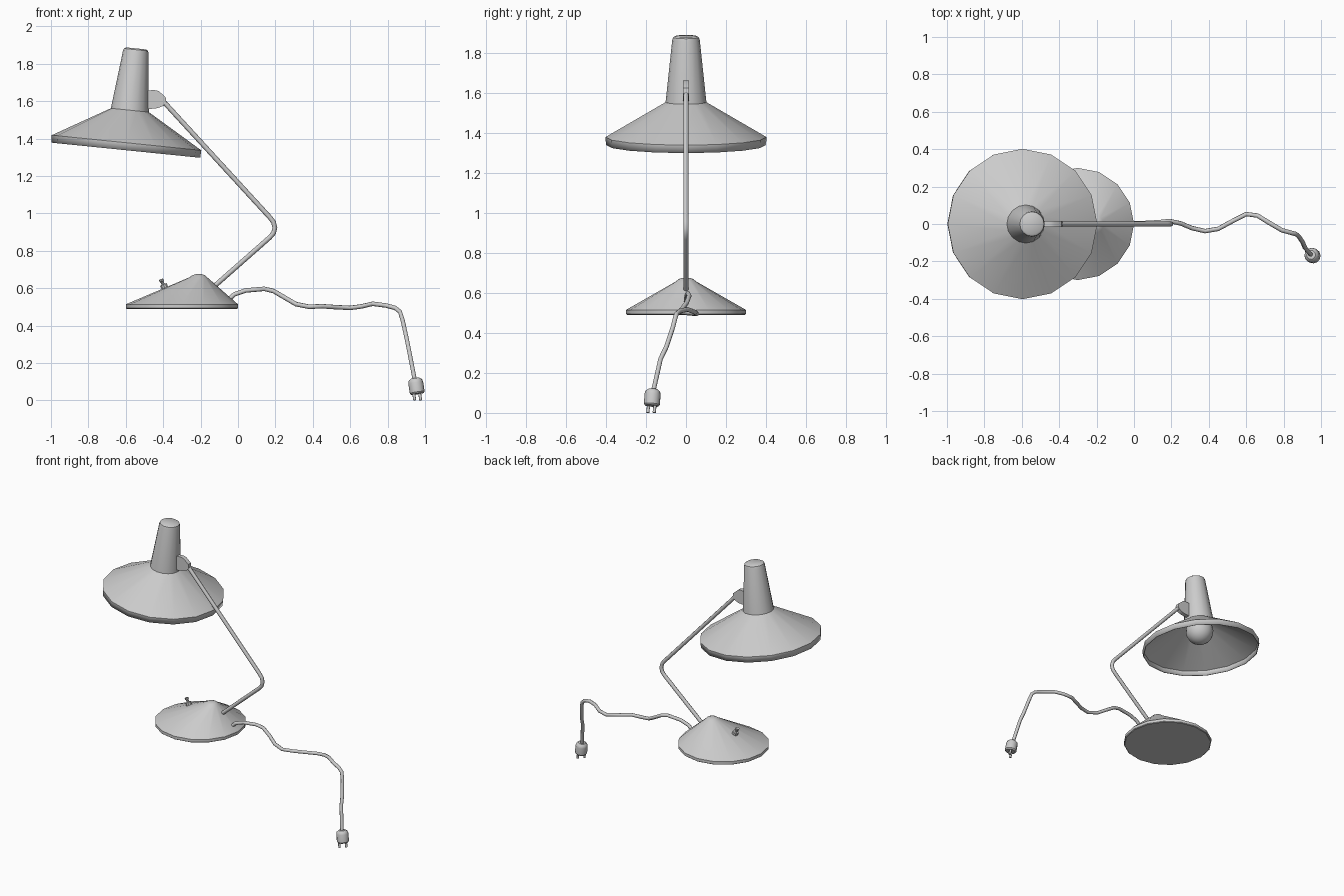
import bpy, bmesh, math
from mathutils import Vector, Matrix

if "Cube" in bpy.data.objects:
    bpy.data.objects.remove(bpy.data.objects["Cube"])


def finish(name, bm, matrix=None, angle=35):
    bmesh.ops.recalc_face_normals(bm, faces=bm.faces)
    me = bpy.data.meshes.new(name)
    bm.to_mesh(me)
    bm.free()
    ob = bpy.data.objects.new(name, me)
    bpy.context.collection.objects.link(ob)
    if matrix:
        ob.matrix_world = matrix
    bpy.ops.object.select_all(action='DESELECT')
    ob.select_set(True)
    bpy.context.view_layer.objects.active = ob
    bpy.ops.object.shade_smooth_by_angle(angle=math.radians(angle))
    return ob


def loft(name, rings, sides=16, bottom=True, matrix=None):
    """Stack of circles given as (centre x, radius, height)."""
    bm = bmesh.new()
    loops = [[bm.verts.new((cx + r * math.cos(math.tau * i / sides),
                            r * math.sin(math.tau * i / sides), z))
              for i in range(sides)] for cx, r, z in rings]
    for a, b in zip(loops, loops[1:]):
        for i in range(sides):
            j = (i + 1) % sides
            bm.faces.new((a[i], a[j], b[j], b[i]))
    bm.faces.new(loops[-1])
    if bottom:
        bm.faces.new(loops[0])
    return finish(name, bm, matrix)


def tube(name, points, radius):
    cu = bpy.data.curves.new(name, 'CURVE')
    cu.dimensions = '3D'
    cu.bevel_depth = radius
    cu.bevel_resolution = 2
    cu.use_fill_caps = True
    sp = cu.splines.new('POLY')
    sp.points.add(len(points) - 1)
    for p, co in zip(sp.points, points):
        p.co = (*co, 1)
    sp.use_smooth = True
    ob = bpy.data.objects.new(name, cu)
    bpy.context.collection.objects.link(ob)
    bpy.ops.object.select_all(action='DESELECT')
    ob.select_set(True)
    bpy.context.view_layer.objects.active = ob
    bpy.ops.object.convert(target='MESH')
    return ob


def frame(origin, axis):
    return Matrix.Translation(origin) @ Vector(axis).to_track_quat('Z', 'Y').to_matrix().to_4x4()


# Base: cone with an off-centre peak
loft("base", [(-0.3, 0.295, 0.49), (-0.3, 0.3, 0.494), (-0.3, 0.3, 0.514),
              (-0.213, 0.05, 0.657), (-0.21, 0.035, 0.669), (-0.21, 0.018, 0.675)])

# Switch on the base slope
loft("switch", [(0, 0.02, -0.02), (0, 0.02, 0.018), (0, 0.009, 0.02),
                (0, 0.009, 0.034), (0, 0.013, 0.038), (0, 0.013, 0.05)], 10,
     matrix=frame((-0.392, 0, 0.603), (-0.4, 0, 0.9)))

# Tilted lampshade, open below
tilt = Matrix.Translation((-0.6, 0, 1.338)) @ Matrix.Rotation(math.radians(5.8), 4, 'Y')
shade = loft("lampshade", [(0, 0.4, 0), (0, 0.402, 0.04), (0, 0.102, 0.215), (0, 0.069, 0.525),
                           (0, 0.065, 0.54), (0, 0.054, 0.547)], bottom=False, matrix=tilt)
wall = shade.modifiers.new("thickness", 'SOLIDIFY')
wall.thickness = 0.005

# Bulb inside the shade
arc = [(0, 0.095 * math.sin(t), 0.145 - 0.095 * math.cos(t))
       for t in (math.radians(a) for a in range(6, 140, 16))]
loft("bulb", arc + [(0, 0.045, 0.25), (0, 0.045, 0.31)], matrix=tilt)

# Bent arm
tube("arm", [(-0.15, 0, 0.59), (0.17, 0, 0.872), (0.19, 0, 0.895), (0.197, 0, 0.923),
             (0.19, 0, 0.953), (0.172, 0, 0.977), (-0.42, 0, 1.622)], 0.013)

# Flat hinge plate between arm and shade
bm = bmesh.new()
outline = [(-0.50, 1.655), (-0.45, 1.66), (-0.425, 1.655), (-0.387, 1.622), (-0.383, 1.595),
           (-0.40, 1.575), (-0.43, 1.563), (-0.50, 1.555)]
face = bm.faces.new([bm.verts.new((x, -0.015, z)) for x, z in outline])
ext = bmesh.ops.extrude_face_region(bm, geom=[face])
bmesh.ops.translate(bm, vec=(0, 0.03, 0),
                    verts=[v for v in ext["geom"] if isinstance(v, bmesh.types.BMVert)])
finish("hinge", bm)

# Power cord
tube("cord", [(-0.06, 0, 0.53), (-0.02, 0.002, 0.567), (0.04, 0.004, 0.588), (0.14, 0.01, 0.597),
              (0.19, 0.016, 0.585), (0.25, 0.003, 0.55), (0.31, -0.022, 0.515),
              (0.38, -0.038, 0.501), (0.45, -0.026, 0.504), (0.52, 0.012, 0.499),
              (0.60, 0.053, 0.495), (0.66, 0.045, 0.503), (0.72, 0.008, 0.517),
              (0.79, -0.033, 0.508), (0.84, -0.047, 0.495), (0.866, -0.054, 0.474),
              (0.88, -0.065, 0.43), (0.902, -0.098, 0.33), (0.914, -0.127, 0.27),
              (0.945, -0.163, 0.11)], 0.012)

# Plug body and two prongs
loft("plug", [(0, 0.034, -0.042), (0, 0.04, -0.034), (0, 0.04, 0.018),
              (0, 0.036, 0.032), (0, 0.024, 0.042)], 12,
     matrix=frame((0.953, -0.168, 0.077), (-0.15, 0.08, 1)))
for side in (-1, 1):
    tube("prong", [(0.954 + side * 0.016, -0.17 + side * 0.016, 0.045),
                   (0.961 + side * 0.016, -0.175 + side * 0.016, 0.001)], 0.008)
